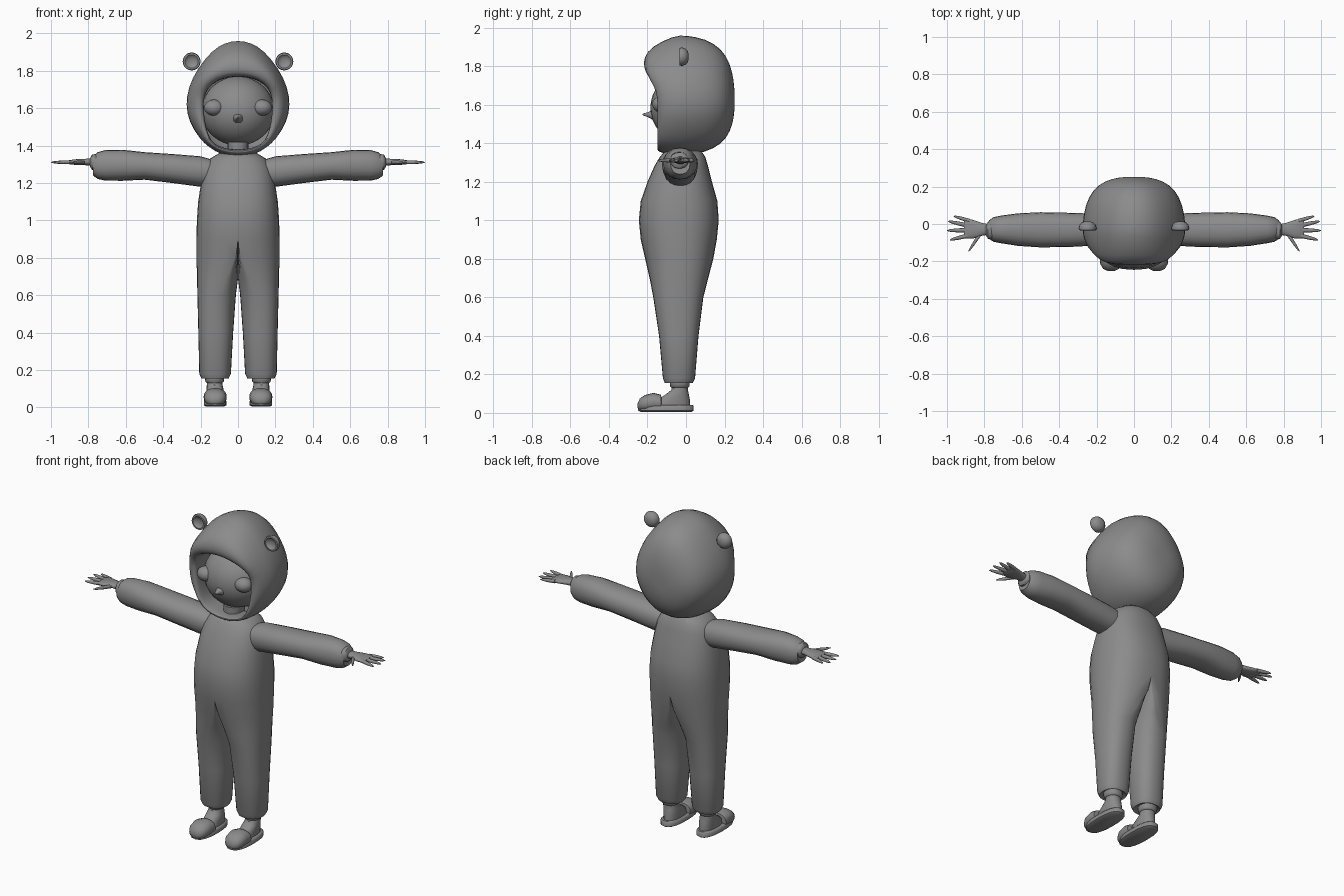
import bpy, bmesh
from math import cos, sin, pi, copysign

if "Cube" in bpy.data.objects:
    bpy.data.objects.remove(bpy.data.objects["Cube"], do_unlink=True)

grey = bpy.data.materials.new("plain grey")
grey.use_nodes = True
colour = (0.26, 0.26, 0.26, 1)
grey.diffuse_color = colour
grey.node_tree.nodes["Principled BSDF"].inputs["Base Color"].default_value = colour


def power(value, exponent):
    return copysign(abs(value) ** exponent, value)


def finish(name, bm, mirror=False, subdivide=False, angle=50):
    """Turn a bmesh into a smooth object, optionally mirrored to the other side."""
    mesh = bpy.data.meshes.new(name)
    bm.to_mesh(mesh)
    bm.free()
    mesh.materials.append(grey)
    part = bpy.data.objects.new(name, mesh)
    bpy.context.collection.objects.link(part)
    if mirror:
        modifier = part.modifiers.new("mirror", 'MIRROR')
        modifier.use_clip = True
    if subdivide:
        modifier = part.modifiers.new("smooth", 'SUBSURF')
        modifier.levels = modifier.render_levels = 1
    bpy.ops.object.select_all(action='DESELECT')
    part.select_set(True)
    bpy.context.view_layer.objects.active = part
    bpy.ops.object.shade_smooth_by_angle(angle=angle * pi / 180)
    return part


def skin(rings, caps=True):
    """Bridge a list of equal closed rings into one surface."""
    bm = bmesh.new()
    loops = [[bm.verts.new(point) for point in ring] for ring in rings]
    count = len(loops[0])
    for lower, upper in zip(loops, loops[1:]):
        for i in range(count):
            j = (i + 1) % count
            bm.faces.new((lower[i], lower[j], upper[j], upper[i]))
    if caps:
        bm.faces.new(loops[0])
        bm.faces.new(loops[-1])
    bmesh.ops.recalc_face_normals(bm, faces=bm.faces)
    return bm


def oval(axis, position, a_min, a_max, b_min, b_max, count=20, square=0.9):
    """Oval ring across an axis, fitted to the given bounds."""
    ring = []
    for i in range(count):
        turn = 2 * pi * i / count
        a = (a_min + a_max) / 2 + (a_max - a_min) / 2 * power(cos(turn), square)
        b = (b_min + b_max) / 2 + (b_max - b_min) / 2 * power(sin(turn), square)
        point = [a, b]
        point.insert("xyz".index(axis), position)
        ring.append(point)
    return ring


def tube(name, axis, rows, mirror=True, **options):
    finish(name, skin([oval(axis, *row, **options) for row in rows]), mirror)


def ball(name, centre, radii, mirror=False):
    bm = bmesh.new()
    bmesh.ops.create_uvsphere(bm, u_segments=28, v_segments=18, radius=1)
    bmesh.ops.scale(bm, vec=radii, verts=bm.verts)
    bmesh.ops.translate(bm, vec=centre, verts=bm.verts)
    finish(name, bm, mirror)


# Suit body: each half blends from a leg oval to a half-torso section
def half_section(z, outer, front, back, inner=0, leg=0):
    ring = []
    for i in range(28):
        turn = 2 * pi * i / 28
        c, s = power(cos(turn), 0.85), power(sin(turn), 0.85)
        oval_x = (outer + inner) / 2 + (outer - inner) / 2 * c
        torso_x = outer * max(c, 0) if abs(c) > 0.001 else 0
        ring.append((torso_x + (oval_x - torso_x) * leg,
                     (front + back) / 2 + (back - front) / 2 * s, z))
    return ring


body_rows = [
    (.165, .18, -.09, .02, .065, 1), (.155, .195, -.11, .035, .05, 1),
    (.18, .207, -.12, .047, .038, 1), (.4, .212, -.14, .065, .026, 1),
    (.6, .217, -.17, .09, .012, .95), (.69, .219, -.187, .113, 0, .6),
    (.8, .222, -.212, .142, 0, .15), (.9, .222, -.235, .16),
    (1, .22, -.245, .17), (1.1, .213, -.235, .163), (1.2, .198, -.2, .135),
    (1.28, .18, -.165, .115), (1.33, .15, -.135, .1), (1.36, .1, -.11, .08)]
bm = skin([half_section(*row) for row in body_rows])
seam = [f for f in bm.faces if all(abs(v.co.x) < 0.001 for v in f.verts)]
bmesh.ops.delete(bm, geom=seam, context='FACES')
finish("suit_body", bm, mirror=True)

# Sleeves, wrists and hands
tube("sleeves", 'x', [
    (.12, -.1, .05, 1.19, 1.32), (.2, -.115, .055, 1.18, 1.343),
    (.35, -.123, .06, 1.2, 1.355), (.5, -.125, .063, 1.218, 1.365),
    (.62, -.117, .057, 1.212, 1.378), (.71, -.103, .045, 1.213, 1.376),
    (.75, -.095, .037, 1.222, 1.365), (.775, -.08, .02, 1.24, 1.345),
    (.77, -.07, .01, 1.26, 1.335)])
tube("wrist_cuffs", 'x', [
    (.74, -.07, .005, 1.28, 1.34), (.76, -.083, .015, 1.268, 1.355),
    (.78, -.08, .012, 1.27, 1.352), (.79, -.065, 0, 1.285, 1.335)])
tube("palms", 'x', [
    (.77, -.057, -.003, 1.29, 1.332), (.81, -.062, .005, 1.295, 1.33),
    (.86, -.078, .022, 1.296, 1.328), (.9, -.078, .03, 1.3, 1.323),
    (.91, -.07, .025, 1.305, 1.318)])


def finger(name, base, tip, width):
    rows = []
    for t, size in ((0, 1), (.5, .9), (.85, .6), (1, .15)):
        x, y = (b + (e - b) * t for b, e in zip(base, tip))
        half, thick = width * size, 0.011 * size
        rows.append((x, y - half, y + half, 1.311 - thick, 1.311 + thick))
    tube(name, 'x', rows, count=10)


finger("little_fingers", (.88, .017), (.965, .042), .011)
finger("ring_fingers", (.89, -.008), (.995, .015), .012)
finger("middle_fingers", (.89, -.033), (1, -.035), .012)
finger("index_fingers", (.88, -.06), (.985, -.085), .012)
finger("thumbs", (.82, -.05), (.885, -.145), .016)

# Feet and slippers
tube("feet", 'z', [
    (.035, .075, .165, -.16, .022), (.07, .075, .168, -.145, .02),
    (.1, .078, .168, -.1, .014), (.12, .083, .167, -.075, .01),
    (.2, .083, .167, -.075, .01)])
tube("ankle_cuffs", 'z', [
    (.13, .084, .166, -.076, .011), (.138, .076, .174, -.082, .018),
    (.165, .074, .178, -.086, .02), (.18, .08, .17, -.08, .012)])
tube("slipper_soles", 'z', [
    (.005, .075, .17, -.235, .03), (.012, .062, .183, -.248, .04),
    (.034, .062, .183, -.248, .04), (.042, .07, .175, -.24, .034)], square=.8)
tube("slipper_toes", 'y', [
    (-.251, .105, .14, .025, .05), (-.24, .08, .165, .012, .074),
    (-.215, .065, .18, .008, .092), (-.17, .06, .184, .008, .104),
    (-.13, .062, .182, .01, .094), (-.128, .072, .172, .015, .082)])

# Head inside the hood
ball("face", (0, 0, 1.585), (.195, .185, .185))
ball("eyes", (.128, -.128, 1.603), (.053, .047, .043), mirror=True)
tube("nose", 'y', [
    (-.17, -.03, .03, 1.52, 1.575), (-.195, -.016, .016, 1.535, 1.562),
    (-.215, -.009, .009, 1.542, 1.557), (-.225, -.003, .003, 1.547, 1.553)],
    mirror=False, count=12)
tube("neck", 'z', [(1.25, -.055, .055, -.1, .03), (1.42, -.055, .055, -.1, .03)],
     mirror=False)

# Hood: outline rings from the back pole forward, then in to the face opening
outline = [(0, 1.965), (.07, 1.952), (.14, 1.91), (.22, 1.81), (.267, 1.71),
           (.28, 1.62), (.265, 1.53), (.205, 1.435), (.155, 1.39),
           (.09, 1.35), (0, 1.333)]
opening = [(0, 1.77), (.05, 1.767), (.11, 1.752), (.165, 1.71), (.184, 1.66),
           (.187, 1.6), (.18, 1.53), (.162, 1.45), (.13, 1.405),
           (.08, 1.383), (0, 1.372)]


def both_sides(half):
    return half + [(-x, z) for x, z in reversed(half[1:-1])]


outline, opening = both_sides(outline), both_sides(opening)
middle = 1.62


def scaled(shape, size, y):
    return [(x * size, y, middle + (z - middle) * size) for x, z in shape]


rings = [scaled(outline, size, y) for y, size in (
    (.252, .08), (.25, .3), (.23, .57), (.185, .8), (.1, .95), (0, 1))]
for blend, y, brim in ((0, -.06, 0), (.3, -.125, .055), (.6, -.148, .072),
                       (.9, -.15, .07), (1, -.138, .06)):
    ring = []
    for (x, z), (inner_x, inner_z) in zip(outline, opening):
        px, pz = x + (inner_x - x) * blend, z + (inner_z - z) * blend
        rise = min(max((pz - 1.66) / 0.13, 0), 1)
        lift = rise * rise * (3 - 2 * rise)
        ring.append((px, y - brim * lift, pz))
    rings.append(ring)
rings += [scaled(opening, .98, -.11), scaled(opening, 1, -.02)]
bm = skin(rings, caps=False)
bm.verts.ensure_lookup_table()
bm.faces.new(bm.verts[:len(outline)])
bmesh.ops.recalc_face_normals(bm, faces=bm.faces)
finish("hood", bm, subdivide=True, angle=80)

# Round ears with a domed back and a dished front
ear_rows = []
for y, radius in ((.014, .012), (.009, .03), (-.005, .043), (-.022, .048),
                  (-.033, .045), (-.034, .036), (-.024, .026), (-.02, .01)):
    ear_rows.append((y, .248 - radius, .248 + radius, 1.85 - radius, 1.85 + radius))
tube("ears", 'y', ear_rows, square=1)
